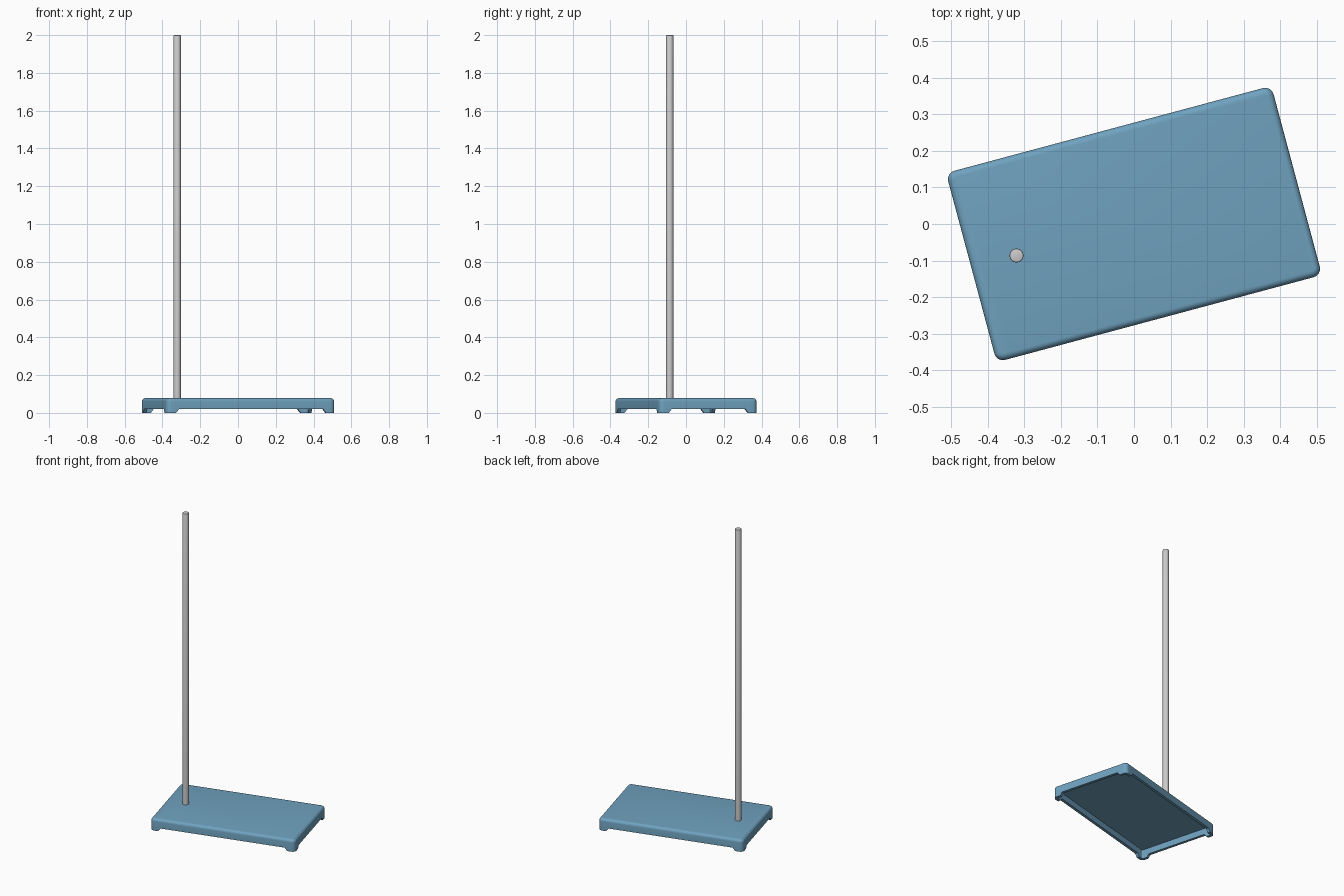
import bpy, bmesh
from math import cos, sin, pi, radians

if "Cube" in bpy.data.objects:
    bpy.data.objects.remove(bpy.data.objects["Cube"])

HX, HY = 0.461, 0.268      # half size of the base
TOP, SKIRT = 0.078, 0.02   # plate top, lower edge of the skirt
FILLET, CORNER, WALL = 0.018, 0.024, 0.018
ANGLE = radians(15)


def outline(inset, z=None):
    """Rounded rectangle ring; z=None follows the footed lower edge."""
    pts = []
    r = max(CORNER - inset, 0.003)
    for i in range(4):
        a = i * pi / 2
        u, v = (cos(a), sin(a)), (-sin(a), cos(a))
        full = (HX, HY) if i % 2 == 0 else (HY, HX)
        hu, hv = full[0] - inset, full[1] - inset
        local = [(hu, full[1] - 0.066, SKIRT), (hu, full[1] - 0.05, 0)]
        for k in range(7):
            t = k / 6 * pi / 2
            local.append((hu - r + r * cos(t), hv - r + r * sin(t), 0))
        local += [(full[0] - 0.05, hv, 0), (full[0] - 0.066, hv, SKIRT)]
        for p, q, h in local:
            pts.append((u[0] * p + v[0] * q, u[1] * p + v[1] * q,
                        h if z is None else z))
    return pts


def finish(bm, name, color=None):
    bmesh.ops.recalc_face_normals(bm, faces=bm.faces)
    mesh = bpy.data.meshes.new(name)
    bm.to_mesh(mesh)
    bm.free()
    ob = bpy.data.objects.new(name, mesh)
    bpy.context.collection.objects.link(ob)
    if color:
        mat = bpy.data.materials.new(name + "_paint")
        mat.diffuse_color = color
        mat.use_nodes = True
        mat.node_tree.nodes["Principled BSDF"].inputs["Base Color"].default_value = mat.diffuse_color
        mesh.materials.append(mat)
    bpy.ops.object.select_all(action='DESELECT')
    ob.select_set(True)
    bpy.context.view_layer.objects.active = ob
    bpy.ops.object.shade_smooth_by_angle(angle=radians(35))
    return ob


# Base: hollow tray with rounded top edge and four corner feet
layers = [outline(WALL, TOP - WALL), outline(WALL), outline(0)]
for k in range(6):
    t = k / 5 * pi / 2
    layers.append(outline(FILLET * (1 - cos(t)), TOP - FILLET * (1 - sin(t))))
bm = bmesh.new()
rings = [[bm.verts.new(p) for p in layer] for layer in layers]
for low, high in zip(rings, rings[1:]):
    n = len(low)
    for i in range(n):
        j = (i + 1) % n
        bm.faces.new((low[i], low[j], high[j], high[i]))
bm.faces.new(rings[0])
bm.faces.new(rings[-1])
base = finish(bm, "base", (0.16, 0.36, 0.52, 1))
base.rotation_euler.z = ANGLE

# Rod: slim upright with a small chamfer on top
bm = bmesh.new()
bottom = TOP - WALL / 2
bmesh.ops.create_cone(bm, cap_ends=True, segments=32, radius1=0.019,
                      radius2=0.019, depth=2 - bottom)
rim = [e for e in bm.edges if all(v.co.z > 0 for v in e.verts)]
bmesh.ops.bevel(bm, geom=rim, offset=0.003, segments=2, affect='EDGES', profile=0.5)
rod = finish(bm, "rod")
rod.location = (-0.333 * cos(ANGLE), -0.333 * sin(ANGLE), (2 + bottom) / 2)
